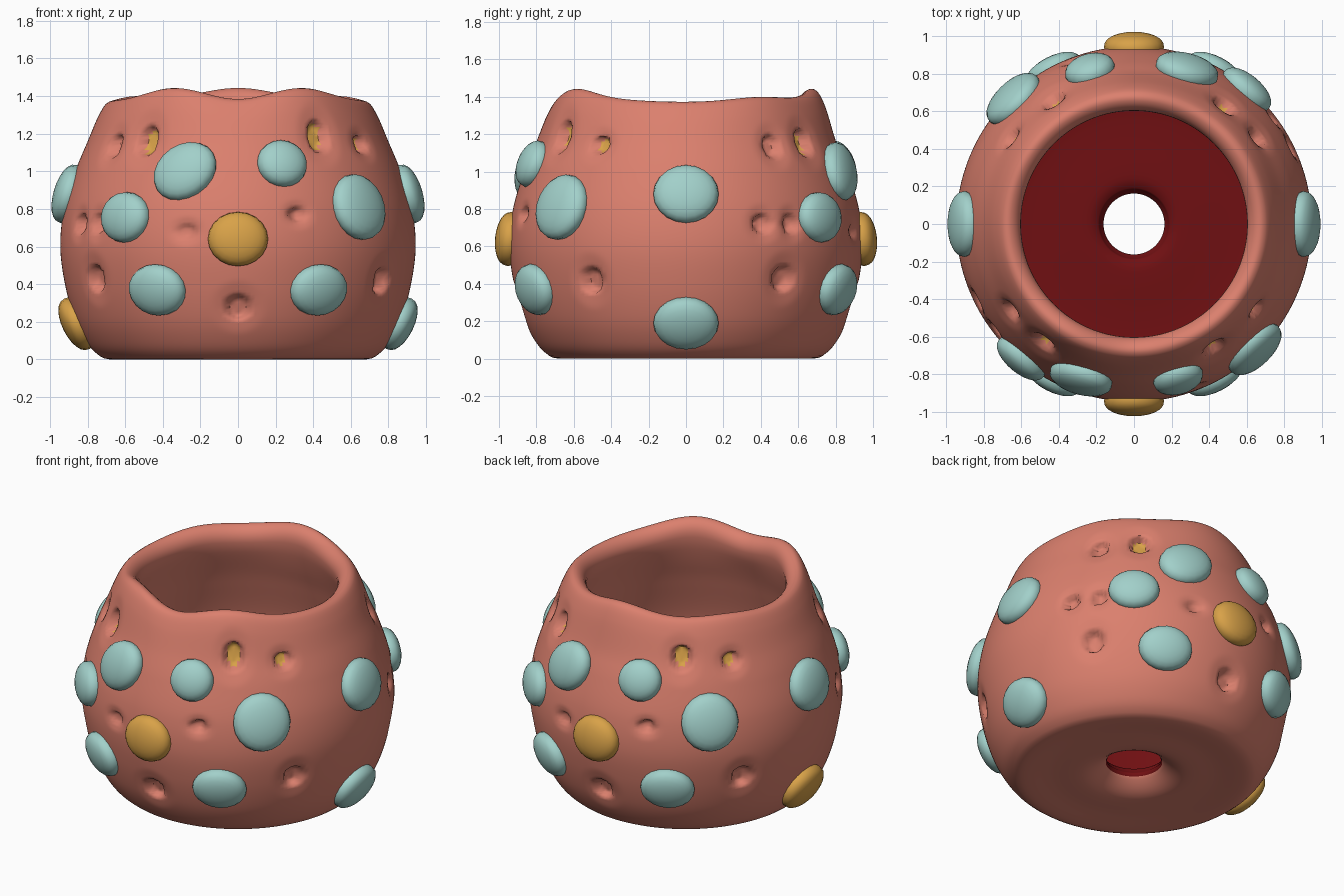
import bpy, bmesh, math
from mathutils import Vector, Matrix

cube = bpy.data.objects.get("Cube")
if cube:
    bpy.data.objects.remove(cube)


def material(name, rgb):
    m = bpy.data.materials.new(name)
    m.use_nodes = True
    m.diffuse_color = (*rgb, 1)
    m.node_tree.nodes["Principled BSDF"].inputs["Base Color"].default_value = (*rgb, 1)
    return m


SALMON = material("salmon clay", (0.71, 0.215, 0.155))
BLUE = material("pale blue", (0.36, 0.63, 0.59))
YELLOW = material("ochre yellow", (0.69, 0.36, 0.065))
RED = material("dark red", (0.16, 0.005, 0.006))

# Closed wall section: (radius, height), from drain hole out, up, over the rim and back in
SECTION = [(.17, .09), (.29, .015), (.50, .01), (.68, 0), (.75, .03), (.81, .1),
           (.87, .22), (.92, .4), (.945, .6), (.925, .8), (.865, 1.0), (.80, 1.16),
           (.745, 1.3), (.70, 1.375), (.655, 1.385), (.61, 1.34), (.61, 1.25),
           (.70, 1.0), (.79, .65), (.77, .3), (.66, .17), (.24, .165), (.18, .13)]
OUTER = range(4, 13)
LINING_START = 18

# Dents: (angle from front, height, half width, half height, depth, yellow inside)
DENTS = [(-55, 1.13, .055, .065, .05, False), (-37.5, 1.15, .065, .075, .06, True),
         (33, 1.17, .065, .075, .06, True), (55, 1.14, .055, .05, .05, True),
         (-64, .72, .05, .055, .05, False), (-53, .72, .045, .055, .045, False),
         (20, .77, .045, .04, .04, False), (-17, .68, .05, .04, .02, False),
         (-55.5, .43, .065, .075, .05, False), (56.5, .42, .065, .075, .05, False),
         (0, .28, .07, .07, .05, False)]
# Studs: (angle from front, height, half width, half height, tilt)
STUDS = [(-19, 1.0, .18, .15, -35), (16, 1.04, .135, .13, 0), (-40, .755, .155, .135, 0),
         (44, .81, .175, .18, 0), (0, .64, .16, .145, 0), (-28, .37, .165, .14, 0),
         (28, .37, .165, .14, 0), (90, .88, .175, .16, 0), (90, .19, .175, .15, 0)]


def smooth(a, b, x):
    t = min(max((x - a) / (b - a), 0), 1)
    return t * t * (3 - 2 * t)


def wrap(a):
    return (a + 180) % 360 - 180


def rim_wave(a):
    bump = lambda c, w: math.exp(-(wrap(a - c) / w) ** 2)
    return (.055 * (bump(180, 22) + bump(30, 20) + bump(-30, 20))
            - .015 * (bump(0, 15) + bump(90, 30) + bump(-90, 30))
            + .015 * (bump(125, 18) + bump(-125, 18)))


def dent(a, z, r):
    """Return the depth at this spot and whether it lies in a yellow dent."""
    total, yellow = 0, False
    for a0, z0, w, h, depth, is_yellow in DENTS:
        for turn in (0, 180):
            dx = math.radians(wrap(a - a0 - turn)) * r
            d = math.hypot(dx / w, (z - z0) / h)
            if d < 2.2:
                # Crisp pocket inside a soft hollow
                total += depth * (1 - smooth(.65, 1.05, d)) + .012 * (1 - smooth(.8, 2.2, d))
                yellow = yellow or (is_yellow and d < .88)
    return total, yellow


def resample():
    """Smooth the section with a closed Catmull-Rom curve."""
    rows, n = [], len(SECTION)
    for i in range(n):
        p0, p1, p2, p3 = (Vector(SECTION[(i + k) % n]) for k in (-1, 0, 1, 2))
        step = .014 if i in OUTER else .035
        count = max(3, math.ceil((p2 - p1).length / step))
        for k in range(count):
            t = k / count
            p = .5 * (2 * p1 + (p2 - p0) * t + (2 * p0 - 5 * p1 + 4 * p2 - p3) * t * t
                      + (3 * p1 - p0 - 3 * p2 + p3) * t ** 3)
            rows.append((p.x, max(p.y, 0), i))
    return rows


def add_object(name, bm, materials):
    mesh = bpy.data.meshes.new(name)
    bm.to_mesh(mesh)
    bm.free()
    ob = bpy.data.objects.new(name, mesh)
    bpy.context.collection.objects.link(ob)
    for m in materials:
        mesh.materials.append(m)
    bpy.ops.object.select_all(action='DESELECT')
    ob.select_set(True)
    bpy.context.view_layer.objects.active = ob
    bpy.ops.object.shade_smooth_by_angle(angle=math.radians(60))
    return ob


# Pot body: the section swept round, with a wavy rim and pressed-in dents
SIDES = 240
bm = bmesh.new()
rings, rows = [], resample()
for r, z, seg in rows:
    ring = []
    for k in range(SIDES):
        a = 360 * k / SIDES
        depth, yellow = dent(a, z, r) if seg in OUTER else (0, False)
        t = math.radians(a)
        top = z + rim_wave(a) * smooth(1.1, 1.37, z)
        v = bm.verts.new(((r - depth) * math.sin(t), -(r - depth) * math.cos(t), top))
        ring.append((v, yellow))
    rings.append(ring)
for i, ring in enumerate(rings):
    above = rings[(i + 1) % len(rings)]
    for k in range(SIDES):
        j = (k + 1) % SIDES
        corners = [ring[k], ring[j], above[j], above[k]]
        f = bm.faces.new([c[0] for c in corners])
        if rows[i][2] >= LINING_START:
            f.material_index = 2
        elif all(c[1] for c in corners):
            f.material_index = 1
bmesh.ops.recalc_face_normals(bm, faces=bm.faces)
add_object("pot_body", bm, [SALMON, YELLOW, RED])


def wall_at(z):
    """Outer radius and slope of the wall at a height."""
    for i in OUTER:
        (r0, z0), (r1, z1) = SECTION[i], SECTION[i + 1]
        if z0 <= z <= z1:
            return r0 + (r1 - r0) * (z - z0) / (z1 - z0), (r1 - r0) / (z1 - z0)


# Domed studs, each repeated on the opposite side
for n, (a, z, w, h, tilt) in enumerate(STUDS):
    r, slope = wall_at(z)
    for side, turn in (("front", 0), ("back", 180)):
        t = math.radians(a + turn)
        out = Vector((math.sin(t), -math.cos(t), -slope)).normalized()
        across = Vector((math.cos(t), math.sin(t), 0))
        up = out.cross(across)
        frame = Matrix((across, up, out)).transposed().to_4x4()
        frame = frame @ Matrix.Rotation(math.radians(-tilt), 4, 'Z')
        place = Matrix.Translation((r * math.sin(t), -r * math.cos(t), z))
        bm = bmesh.new()
        bmesh.ops.create_uvsphere(bm, u_segments=20, v_segments=12, radius=1)
        for v in bm.verts:
            # Fuller shoulders than a plain ellipsoid
            v.co.z = math.copysign(abs(v.co.z) ** .85, v.co.z)
        # Mirrored tilt leans the upper stud towards the middle
        spin = Matrix.Rotation(math.radians(2 * tilt), 4, 'Z')
        bm.transform(place @ frame @ spin.inverted() @ Matrix.Diagonal((w, h, .08, 1))
                     if tilt > 0 else place @ frame @ Matrix.Diagonal((w, h, .08, 1)))
        yellow = a == 0 or (z < .2 and turn == 180)
        add_object(f"stud_{side}_{n + 1}", bm, [YELLOW if yellow else BLUE])
